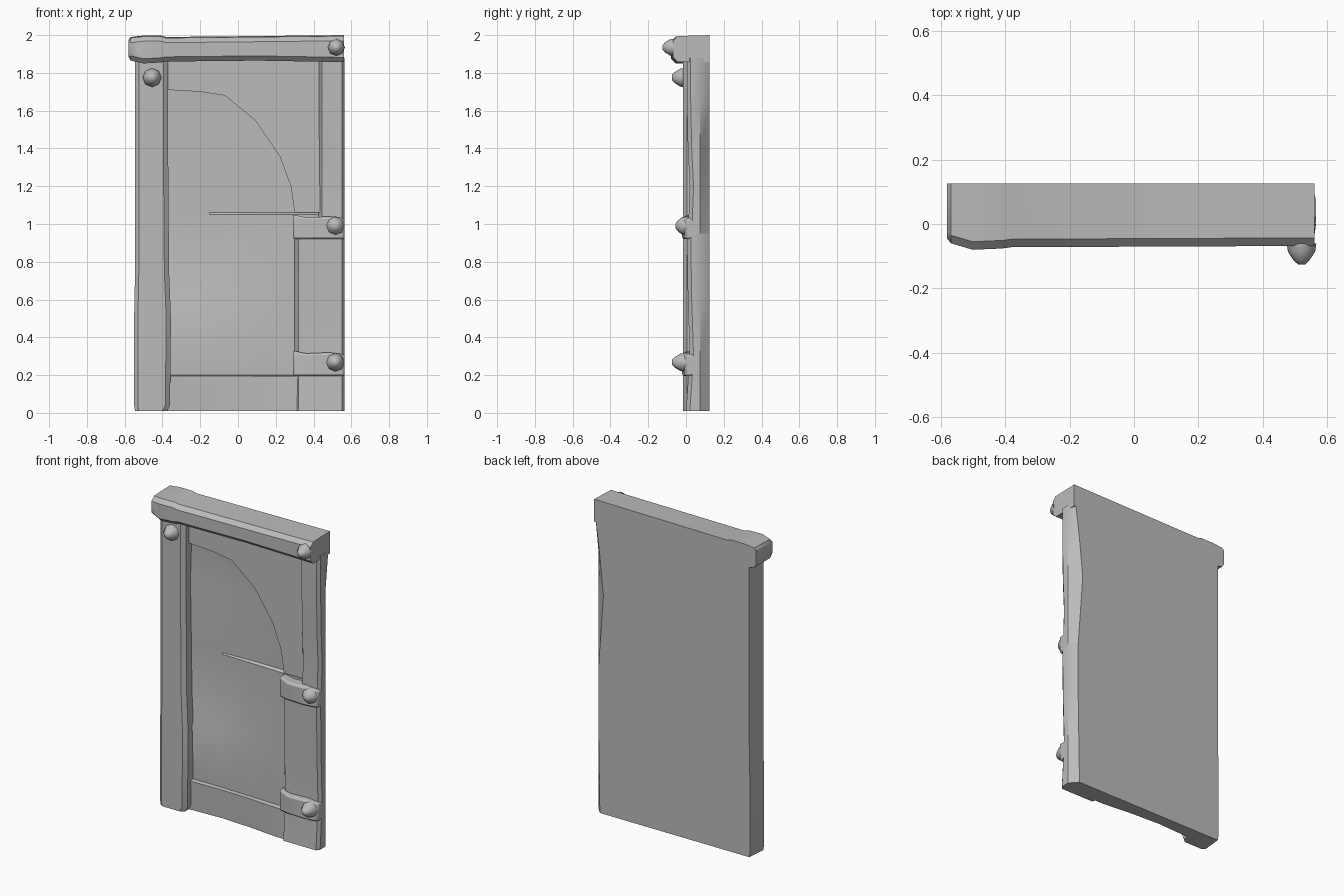
import bpy, bmesh, math

cube = bpy.data.objects.get("Cube")
if cube:
    bpy.data.objects.remove(cube)

GREY = 0.5
BACK = 0.125
stone = bpy.data.materials.new("plain_grey")
stone.diffuse_color = (GREY, GREY, GREY, 1)
stone.use_nodes = True
shader = stone.node_tree.nodes["Principled BSDF"]
shader.inputs["Base Color"].default_value = (GREY, GREY, GREY, 1)
shader.inputs["Roughness"].default_value = 0.8


def loft(name, rings, bevel=0, angle=35):
    """Join matching rings of points into a closed solid."""
    bm = bmesh.new()
    rows = [[bm.verts.new(p) for p in ring] for ring in rings]
    n = len(rows[0])
    for a, b in zip(rows, rows[1:]):
        for i in range(n):
            j = (i + 1) % n
            bm.faces.new((a[i], a[j], b[j], b[i]))
    bm.faces.new(rows[0])
    bm.faces.new(rows[-1])
    bmesh.ops.recalc_face_normals(bm, faces=bm.faces)
    mesh = bpy.data.meshes.new(name)
    bm.to_mesh(mesh)
    bm.free()
    mesh.materials.append(stone)
    obj = bpy.data.objects.new(name, mesh)
    bpy.context.collection.objects.link(obj)
    if bevel:
        mod = obj.modifiers.new("soft_edges", "BEVEL")
        mod.width = bevel
        mod.segments = 2
        mod.limit_method = "ANGLE"
    bpy.ops.object.select_all(action="DESELECT")
    obj.select_set(True)
    bpy.context.view_layer.objects.active = obj
    bpy.ops.object.shade_smooth_by_angle(angle=math.radians(angle))
    return obj


def knob(name, x, z, base, tip, radius):
    """Blunt nail head pointing forward."""
    rings = []
    for t, r in ((0, 1), (0.4, 0.92), (0.8, 0.55), (1, 0.25)):
        y = base + (tip - base) * t
        rings.append([(x + radius * r * math.cos(k * math.pi / 4), y,
                       z + radius * r * math.sin(k * math.pi / 4)) for k in range(8)])
    loft(name, rings, angle=60)


# Worn door panel: front depth at five columns for each height
columns = (-0.38, -0.15, 0.05, 0.25, 0.46)
depths = [
    (0.01, (0.04, 0.05, 0.04, 0.02, 0.02)),
    (0.195, (0.035, 0.04, 0.035, 0.02, 0.02)),
    (0.2, (0.06, 0.06, 0.055, 0.05, 0.05)),
    (0.54, (0.045, 0.05, 0.05, 0.05, 0.05)),
    (0.58, (0.06, 0.06, 0.055, 0.05, 0.05)),
    (1.05, (0.055, 0.06, 0.055, 0.05, 0.05)),
    (1.06, (0.055, 0.06, 0.07, 0.07, 0.06)),
    (1.48, (0.05, 0.06, 0.065, 0.06, 0.05)),
    (1.7, (0.06, 0.065, 0.06, 0.05, 0.05)),
    (1.88, (0.035, 0.035, 0.035, 0.035, 0.035)),
]
loft("door_panel", [
    [(x, y, z) for x, y in zip(columns, ys)] + [(0.46, BACK, z), (-0.38, BACK, z)]
    for z, ys in depths])

# Raised corner above the curved opening
arch = [(-0.37, 1.71), (-0.2, 1.7), (-0.07, 1.68), (0.09, 1.55), (0.22, 1.36),
        (0.28, 1.2), (0.3, 1.06), (0.44, 1.06), (0.44, 1.88), (-0.37, 1.88)]
loft("arch_corner", [[(x, y, z) for x, z in arch] for y in (0.035, 0.1)])

# Left side post, slightly wavy
loft("tall_post", [
    [(outer, 0.0, z), (outer + 0.02, -0.015, z), (inner - 0.025, -0.015, z),
     (inner, 0.005, z), (inner, BACK, z), (outer + 0.012, BACK, z)]
    for z, outer, inner in ((0.01, -0.545, -0.375), (0.04, -0.55, -0.36),
                            (0.5, -0.55, -0.355), (0.75, -0.545, -0.365),
                            (1.4, -0.545, -0.37), (1.88, -0.545, -0.37))])


def side_post(name, inner, levels):
    loft(name, [
        [(inner, 0.045, z), (inner + 0.02, front, z), (0.55, front, z), (0.565, front + 0.02, z),
         (0.565, 0.075, z), (back_x, BACK, z), (inner, BACK, z)]
        for z, front, back_x in levels])


# Post on the other side, wide below and narrow above
side_post("lower_post", 0.3, ((0.01, 0.0, 0.52), (0.3, 0.02, 0.525),
                              (0.6, 0.01, 0.53), (0.95, 0.005, 0.53)))
side_post("upper_post", 0.425, ((0.93, 0.01, 0.53), (1.2, 0.02, 0.51), (1.4, 0.01, 0.495),
                                (1.65, 0.005, 0.52), (1.88, 0.005, 0.55)))

# Lintel beam with a thicker rounded end
loft("lintel", [
    [(x, BACK, top + 0.005), (x, front + 0.025, top), (x, front, top - 0.025),
     (x, front, low + 0.025), (x, front + 0.025, low), (x, BACK, low)]
    for x, front, low, top in ((-0.58, -0.045, 1.885, 1.97), (-0.568, -0.06, 1.865, 1.985),
                               (-0.5, -0.08, 1.85, 1.993), (-0.41, -0.076, 1.855, 1.993),
                               (-0.38, -0.072, 1.86, 1.985), (0.1, -0.07, 1.865, 1.99),
                               (0.56, -0.068, 1.857, 1.995))])

# Hinge straps with a nail on each
for label, low, high, tip in (("upper", 0.92, 1.05, -0.055), ("lower", 0.195, 0.33, -0.075)):
    loft(label + "_hinge", [
        [(x, y, low), (x, y, high - drop), (x, 0.08, high - drop), (x, 0.08, low)]
        for x, y, drop in ((0.29, 0.0, 0), (0.36, -0.015, 0.015),
                           (0.48, -0.02, 0.01), (0.565, -0.005, 0.02))], bevel=0.012)
    knob(label + "_hinge_nail", 0.515, (low + high) / 2 + 0.005, 0.0, tip, 0.05)

# Nails on the frame
knob("post_nail", -0.455, 1.775, 0.0, -0.075, 0.052)
knob("lintel_nail", 0.52, 1.935, -0.06, -0.125, 0.046)
